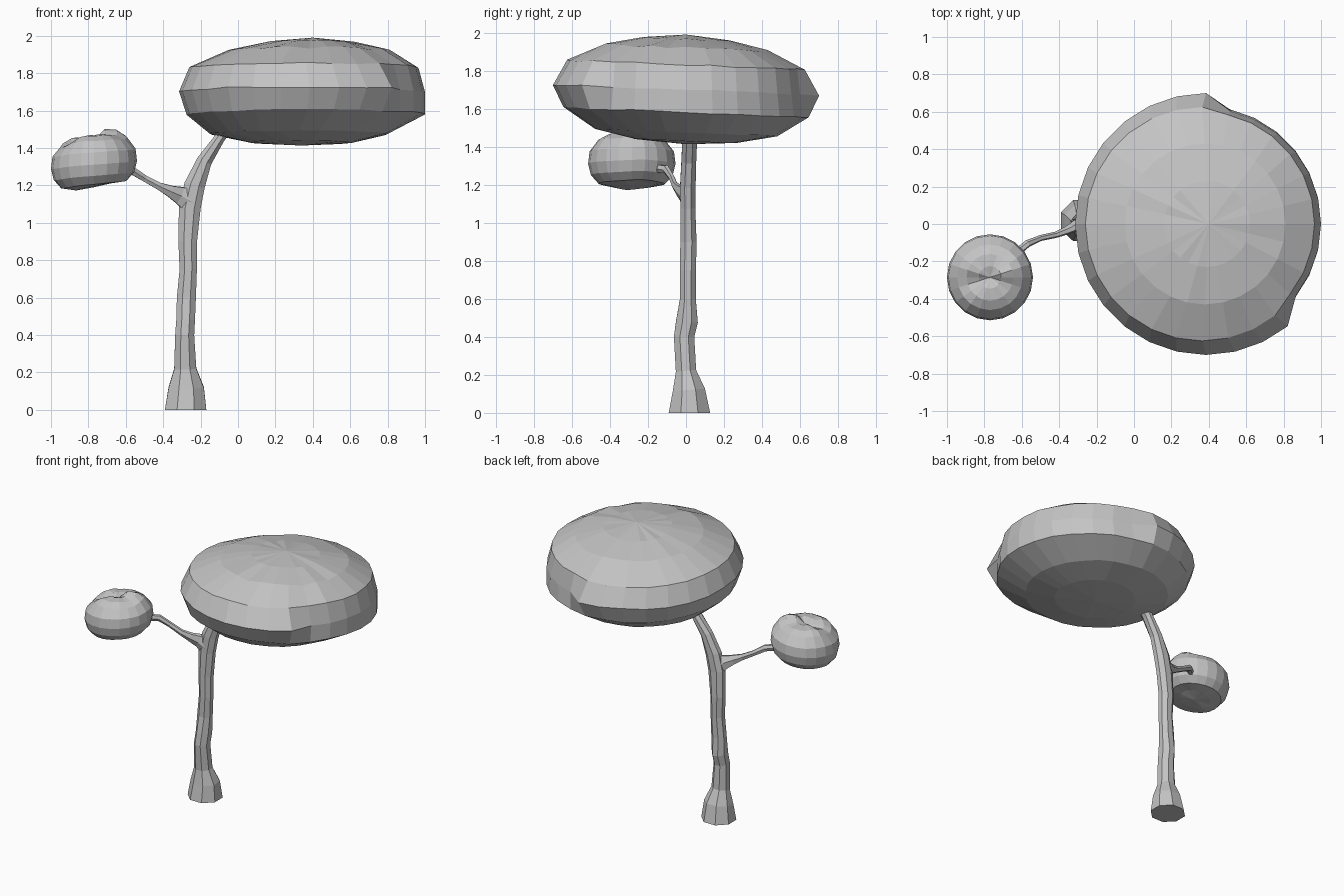
import bpy, bmesh, math, random
from mathutils import Vector

random.seed(4)
cube = bpy.data.objects.get("Cube")
if cube:
    bpy.data.objects.remove(cube)

grey = bpy.data.materials.new("plain grey")
grey.use_nodes = True
tone = (0.55, 0.55, 0.55, 1)
grey.diffuse_color = tone
grey.node_tree.nodes["Principled BSDF"].inputs["Base Color"].default_value = tone


def build(name, rings, start=None, end=None):
    """Skin a stack of vertex rings, closing each end with a fan or a flat cap."""
    bm = bmesh.new()
    loops = [[bm.verts.new(p) for p in ring] for ring in rings]
    n = len(loops[0])
    for a, b in zip(loops, loops[1:]):
        for i in range(n):
            j = (i + 1) % n
            bm.faces.new((a[i], a[j], b[j], b[i]))
    for loop, tip in ((loops[0], start), (loops[-1], end)):
        if tip is None:
            bm.faces.new(loop)
        else:
            v = bm.verts.new(tip)
            for i in range(n):
                bm.faces.new((loop[i], loop[(i + 1) % n], v))
    bmesh.ops.recalc_face_normals(bm, faces=bm.faces[:])
    mesh = bpy.data.meshes.new(name)
    bm.to_mesh(mesh)
    bm.free()
    mesh.materials.append(grey)
    obj = bpy.data.objects.new(name, mesh)
    bpy.context.collection.objects.link(obj)
    return obj


def large_ring(cx, r, z, clip, wobble):
    """Tilted ring of the big crown, pressed in on its left-back side."""
    pts = []
    for i in range(28):
        a = math.tau * i / 28
        deg = (math.degrees(a) + 180) % 360 - 180
        rad = min(r, clip) if -48 < deg < 88 else r
        y = rad * math.sin(a)
        pts.append((cx + rad * math.cos(a), y,
                    z - 0.04 * y + random.uniform(-wobble, wobble)))
    return pts


# Big crown: centre x, radius, height, pressed-in radius, roughness
crown = [(0.34, 0.27, 1.43, 0.27, 0.002), (0.33, 0.48, 1.475, 0.47, 0.003),
         (0.37, 0.645, 1.58, 0.63, 0.004), (0.385, 0.70, 1.70, 0.615, 0.005),
         (0.365, 0.625, 1.83, 0.60, 0.004), (0.38, 0.43, 1.92, 0.43, 0.007),
         (0.39, 0.23, 1.965, 0.23, 0.004)]
build("large_crown", [large_ring(*c) for c in crown],
      (0.34, 0, 1.413), (0.4, 0, 1.99))


def small_ring(r, z, wobble):
    pts = []
    for i in range(20):
        a = math.tau * i / 20
        lump = wobble * (math.sin(3 * a + 0.6) + 0.6 * math.sin(5 * a))
        pts.append((-0.77 + r * math.cos(a), -0.285 + r * math.sin(a),
                    z + lump + 0.02 * math.cos(a)))
    return pts


# Small crown with a creased, dimpled top
bulb = [(0.10, 1.195, 0.002), (0.175, 1.205, 0.002), (0.215, 1.25, 0.002),
        (0.23, 1.31, 0.002), (0.222, 1.375, 0.003), (0.175, 1.435, 0.008),
        (0.125, 1.46, 0.012), (0.06, 1.465, 0.011)]
build("small_crown", [small_ring(*b) for b in bulb],
      (-0.77, -0.285, 1.19), (-0.77, -0.285, 1.445))


def tube(name, stations, sides=8):
    """Loft elliptical sections along a path: x, y, z, in-plane radius, y radius."""
    centres = [Vector(s[:3]) for s in stations]
    rings = []
    for k, s in enumerate(stations):
        d = centres[min(k + 1, len(centres) - 1)] - centres[max(k - 1, 0)]
        if k == 0 and name == "trunk":
            d = Vector((0, 0, 1))
        u = Vector((0, 1, 0)).cross(d).normalized()
        v = d.cross(u).normalized()
        rings.append([centres[k] + u * (s[3] * math.cos(a)) + v * (s[4] * math.sin(a))
                      for a in (math.tau * (i + 0.5) / sides for i in range(sides))])
    return build(name, rings)


# Trunk with flared foot, bending into the big crown
tube("trunk", [(-0.28, 0.018, 0, 0.12, 0.118), (-0.277, 0.015, 0.12, 0.102, 0.092),
               (-0.282, 0, 0.22, 0.064, 0.058), (-0.285, -0.01, 0.4, 0.055, 0.058),
               (-0.28, 0.005, 0.48, 0.054, 0.062), (-0.276, 0.01, 0.6, 0.055, 0.045),
               (-0.266, 0.01, 0.75, 0.05, 0.046), (-0.269, 0.013, 0.9, 0.054, 0.046),
               (-0.258, 0.01, 1.08, 0.063, 0.042), (-0.232, 0.01, 1.2, 0.06, 0.044),
               (-0.18, 0.015, 1.33, 0.044, 0.042), (-0.1, 0.02, 1.45, 0.031, 0.042),
               (-0.04, 0.02, 1.53, 0.03, 0.04)])

# Side branch, thick at the fork and thin towards the small crown
tube("side_branch", [(-0.24, 0.01, 1.11, 0.08, 0.04), (-0.31, -0.008, 1.147, 0.054, 0.03),
                     (-0.36, -0.035, 1.168, 0.036, 0.022), (-0.42, -0.058, 1.195, 0.023, 0.017),
                     (-0.5, -0.075, 1.238, 0.02, 0.016), (-0.57, -0.105, 1.282, 0.024, 0.02),
                     (-0.62, -0.15, 1.285, 0.024, 0.022), (-0.67, -0.21, 1.28, 0.022, 0.02)],
     6)
